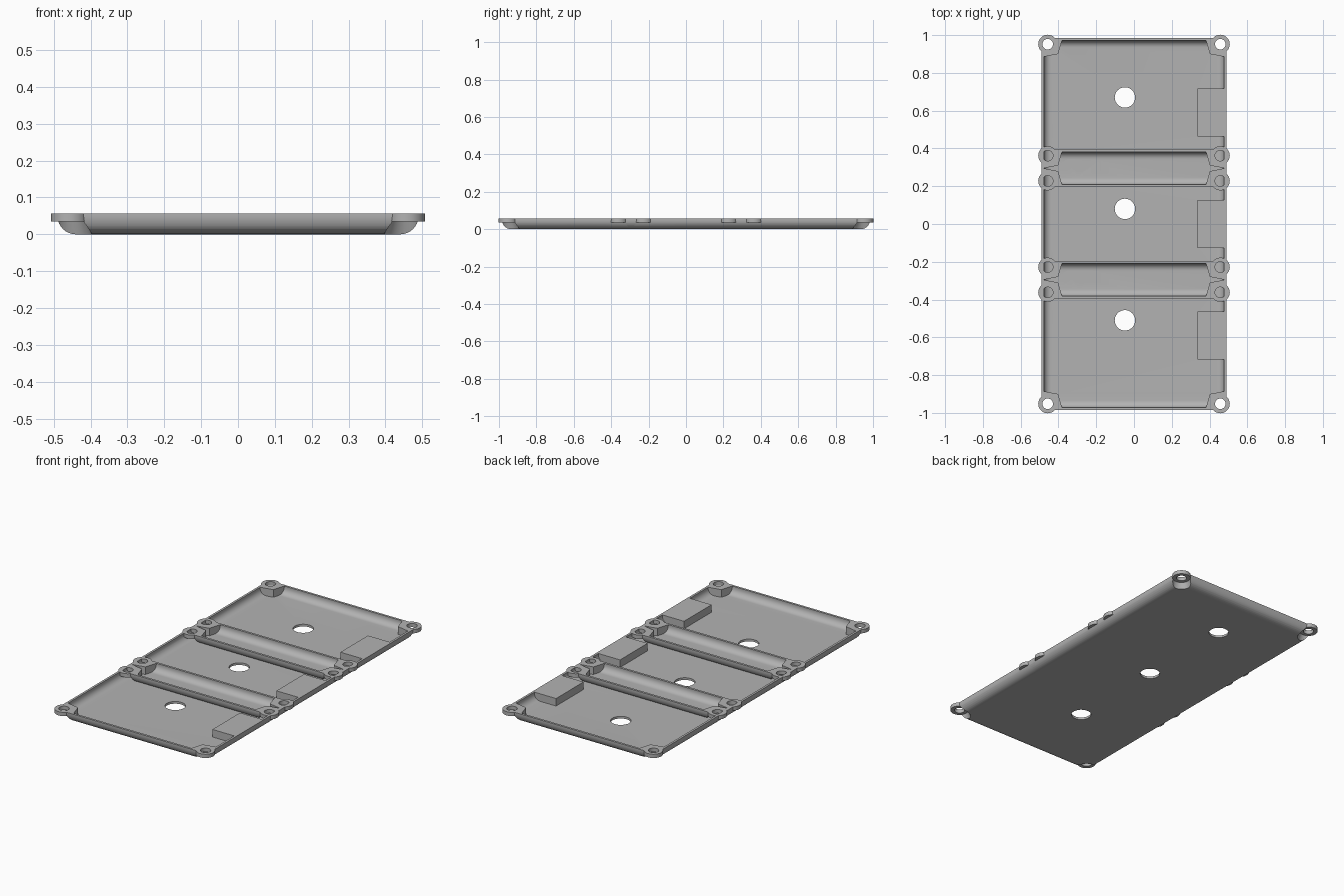
import bpy, bmesh, math
from mathutils import Matrix

if "Cube" in bpy.data.objects:
    bpy.data.objects.remove(bpy.data.objects["Cube"])

H = 0.057                      # rim height
HX, HY = 0.49, 0.394           # half size of one tray
BX, BY = 0.457, 0.362          # screw boss offsets
R, T = 0.05, 0.013             # edge rounding, shell thickness

grey = bpy.data.materials.new("grey plastic")
grey.diffuse_color = (0.45, 0.45, 0.45, 1)
grey.use_nodes = True
grey.node_tree.nodes["Principled BSDF"].inputs["Base Color"].default_value = grey.diffuse_color


def finish(name, bm):
    bmesh.ops.recalc_face_normals(bm, faces=bm.faces[:])
    me = bpy.data.meshes.new(name)
    bm.to_mesh(me)
    bm.free()
    me.materials.append(grey)
    ob = bpy.data.objects.new(name, me)
    bpy.context.collection.objects.link(ob)
    return ob


def hull(name, cy, off, top):
    """Rounded-bottom rectangular solid, offset inwards by off."""
    bm = bmesh.new()
    r = R - off
    prof = [(R - r * math.sin(a), R - r * math.cos(a))
            for a in [math.pi / 2 * i / 8 for i in range(9)]] + [(off, top)]
    rings = [[bm.verts.new((sx * (HX - i), cy + sy * (HY - i), z))
              for sx, sy in ((-1, -1), (1, -1), (1, 1), (-1, 1))] for i, z in prof]
    for a, b in zip(rings, rings[1:]):
        for k in range(4):
            bm.faces.new((a[k], a[(k + 1) % 4], b[(k + 1) % 4], b[k]))
    bm.faces.new(rings[0])
    bm.faces.new(rings[-1])
    return finish(name, bm)


def prism(name, pts, z0, z1):
    bm = bmesh.new()
    lo = [bm.verts.new((x, y, z0)) for x, y in pts]
    hi = [bm.verts.new((x, y, z1)) for x, y in pts]
    bm.faces.new(lo)
    bm.faces.new(hi)
    n = len(pts)
    for k in range(n):
        bm.faces.new((lo[k], lo[(k + 1) % n], hi[(k + 1) % n], hi[k]))
    return finish(name, bm)


def cone(name, x, y, r0, r1, z0, z1):
    bm = bmesh.new()
    bmesh.ops.create_cone(bm, cap_ends=True, segments=40, radius1=r0, radius2=r1,
                          depth=z1 - z0, matrix=Matrix.Translation((x, y, (z0 + z1) / 2)))
    return finish(name, bm)


def combine(ob, other, op):
    mod = ob.modifiers.new("join", 'BOOLEAN')
    mod.operation, mod.object, mod.solver = op, other, 'EXACT'
    bpy.context.view_layer.objects.active = ob
    bpy.ops.object.modifier_apply(modifier=mod.name)
    bpy.data.objects.remove(other)


def make_tray(cy):
    tray = hull("tray", cy, 0, H)
    cavity = hull("cavity", cy, T, 0.1)
    corners = [(sx, sy) for sx in (-1, 1) for sy in (-1, 1)]
    # solid corner blocks and the side block stay standing in the cavity
    for sx, sy in corners:
        pts = [(0.402, 0.31), (0.38, 0.385), (0.38, 0.45), (0.55, 0.45),
               (0.55, 0.295), (0.48, 0.295)]
        combine(cavity, prism("corner_block", [(sx * x, cy + sy * y) for x, y in pts],
                              -0.1, 0.2), 'DIFFERENCE')
    combine(cavity, prism("side_block", [(0.337, cy - 0.127), (0.6, cy - 0.127),
                                         (0.6, cy + 0.127), (0.337, cy + 0.127)],
                          -0.1, 0.2), 'DIFFERENCE')
    combine(tray, cavity, 'DIFFERENCE')
    # screw bosses: clearance below, flange on top, hole through
    for sx, sy in corners:
        x, y = sx * BX, cy + sy * BY
        combine(tray, cone("clearance", x, y, 0.0605, 0.048, -0.001, 0.035), 'DIFFERENCE')
        combine(tray, cone("flange", x, y, 0.05, 0.05, 0.035, H), 'UNION')
        combine(tray, cone("screw_hole", x, y, 0.028, 0.028, 0.02, 0.1), 'DIFFERENCE')
    # round opening in the floor
    combine(tray, cone("floor_hole", -0.048, cy + 0.08, 0.054, 0.054, -0.1, 0.1), 'DIFFERENCE')
    return tray


# three overlapping trays fused into one panel
panel = make_tray(0)
for cy in (-0.59, 0.59):
    combine(panel, make_tray(cy), 'UNION')
panel.name = "triple_tray"
bpy.ops.object.select_all(action='DESELECT')
panel.select_set(True)
bpy.context.view_layer.objects.active = panel
bpy.ops.object.shade_smooth_by_angle(angle=math.radians(30))
